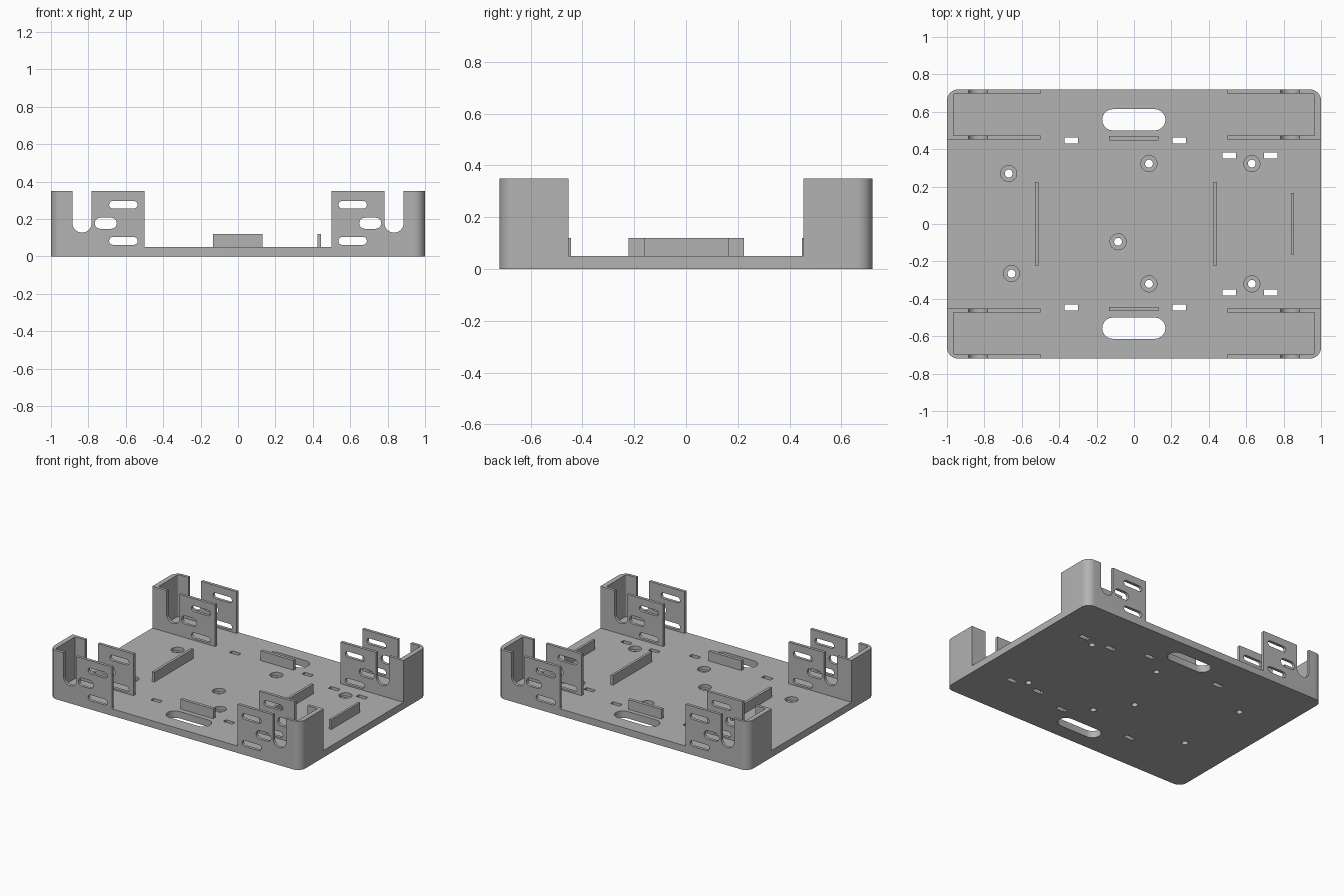
import bpy, bmesh, math
from mathutils import Vector

cube = bpy.data.objects.get("Cube")
if cube:
    bpy.data.objects.remove(cube, do_unlink=True)

grey = bpy.data.materials.new("matte grey plastic")
grey.use_nodes = True
COLOUR = (0.45, 0.45, 0.45, 1)
grey.diffuse_color = COLOUR
grey.node_tree.nodes["Principled BSDF"].inputs["Base Color"].default_value = COLOUR

HALF_X, HALF_Y, FLOOR, TOP, RADIUS = 1.0, 0.72, 0.05, 0.35, 0.06


def arc(cx, cy, r, start, end, steps=10):
    """Points on an arc, angles in degrees."""
    angles = [math.radians(start + (end - start) * i / steps) for i in range(steps + 1)]
    return [(cx + r * math.cos(a), cy + r * math.sin(a)) for a in angles]


def rect(x0, x1, y0, y1):
    return [(x0, y0), (x1, y0), (x1, y1), (x0, y1)]


def oval(x0, x1, y0, y1):
    r, cy = (y1 - y0) / 2, (y0 + y1) / 2
    return arc(x1 - r, cy, r, -90, 90) + arc(x0 + r, cy, r, 90, 270)


def circle(cx, cy, r):
    return arc(cx, cy, r, 0, 360, 32)[:-1]


def prisms(name, outlines, lo, hi, upright=False):
    """Extrude outlines along z, or along y when upright, into one object."""
    bm = bmesh.new()
    for pts in outlines:
        ends = []
        for d in (lo, hi):
            ends.append([bm.verts.new(Vector((p, d, q) if upright else (p, q, d))) for p, q in pts])
        a, b = ends
        bm.faces.new(a[::-1])
        bm.faces.new(b)
        n = len(pts)
        for i in range(n):
            j = (i + 1) % n
            bm.faces.new((a[i], a[j], b[j], b[i]))
    bmesh.ops.recalc_face_normals(bm, faces=bm.faces)
    mesh = bpy.data.meshes.new(name)
    bm.to_mesh(mesh)
    bm.free()
    mesh.materials.append(grey)
    obj = bpy.data.objects.new(name, mesh)
    bpy.context.collection.objects.link(obj)
    return obj


def activate(obj):
    bpy.ops.object.select_all(action='DESELECT')
    obj.select_set(True)
    bpy.context.view_layer.objects.active = obj


def cut(obj, cutter):
    mod = obj.modifiers.new("cut", 'BOOLEAN')
    mod.operation, mod.solver, mod.object = 'DIFFERENCE', 'EXACT', cutter
    activate(obj)
    bpy.ops.object.modifier_apply(modifier=mod.name)
    bpy.data.objects.remove(cutter, do_unlink=True)


def smooth(obj):
    activate(obj)
    bpy.ops.object.shade_smooth_by_angle(angle=math.radians(30))


# Base plate with rounded corners
cx, cy = HALF_X - RADIUS, HALF_Y - RADIUS
outline = (arc(cx, cy, RADIUS, 0, 90) + arc(-cx, cy, RADIUS, 90, 180)
           + arc(-cx, -cy, RADIUS, 180, 270) + arc(cx, -cy, RADIUS, 270, 360))
base = prisms("base_plate", [outline], 0, FLOOR)

# Screw holes, hand openings and strap slots through the floor
screws = [(-0.67, 0.27), (-0.655, -0.265), (-0.085, -0.095),
          (0.08, 0.323), (0.08, -0.32), (0.63, 0.323), (0.63, -0.32)]
openings = [circle(x, y, 0.021) for x, y in screws]
for side in (-1, 1):
    openings.append(oval(-0.17, 0.168, side * 0.557 - 0.057, side * 0.557 + 0.057))
    for x, y in ((-0.335, 0.447), (0.242, 0.447), (0.51, 0.367), (0.73, 0.367)):
        openings.append(rect(x - 0.036, x + 0.036, side * y - 0.016, side * y + 0.016))
cut(base, prisms("floor_cutter", openings, -0.1, 0.2))
cut(base, prisms("recess_cutter", [circle(x, y, 0.043) for x, y in screws], 0.025, 0.2))
smooth(base)

# Corner bracket: a C-shaped wall, mirrored to all four corners
WALL, END, START, INNER = 0.021, 0.035, 0.5, 0.453
c_shape = ([(START, INNER), (HALF_X, INNER)] + arc(cx, cy, RADIUS, 0, 90)
           + [(START, HALF_Y), (START, HALF_Y - WALL)]
           + arc(HALF_X - END - 0.012, HALF_Y - WALL - 0.012, 0.012, 90, 0, 4)
           + [(HALF_X - END, INNER + WALL), (START, INNER + WALL)])
bracket = prisms("corner_brackets", [c_shape], FLOOR, TOP)

# Open cable notch and fastening slots through both bracket walls
notch = [(0.885, 0.5), (0.783, 0.5)] + arc(0.834, 0.178, 0.051, 180, 360, 16)
slots = [notch, oval(0.537, 0.689, 0.256, 0.297), oval(0.537, 0.689, 0.062, 0.104),
         oval(0.648, 0.766, 0.148, 0.207)]
cut(bracket, prisms("slot_cutter", slots, 0.3, 0.9, upright=True))
mirror = bracket.modifiers.new("mirror", 'MIRROR')
mirror.use_axis = (True, True, False)
mirror.use_mirror_merge = False
activate(bracket)
bpy.ops.object.modifier_apply(modifier=mirror.name)
smooth(bracket)

# Low ribs standing on the floor
ribs = {
    "right_rib": rect(-0.529, -0.51, -0.222, 0.224),
    "left_rib": rect(0.425, 0.443, -0.222, 0.224),
    "left_outer_rib": rect(0.84, 0.856, -0.163, 0.166),
    "back_rib": rect(-0.133, 0.13, 0.447, 0.47),
    "front_rib": rect(-0.133, 0.13, -0.466, -0.443),
}
for name, shape in ribs.items():
    prisms(name, [shape], FLOOR, 0.12)
